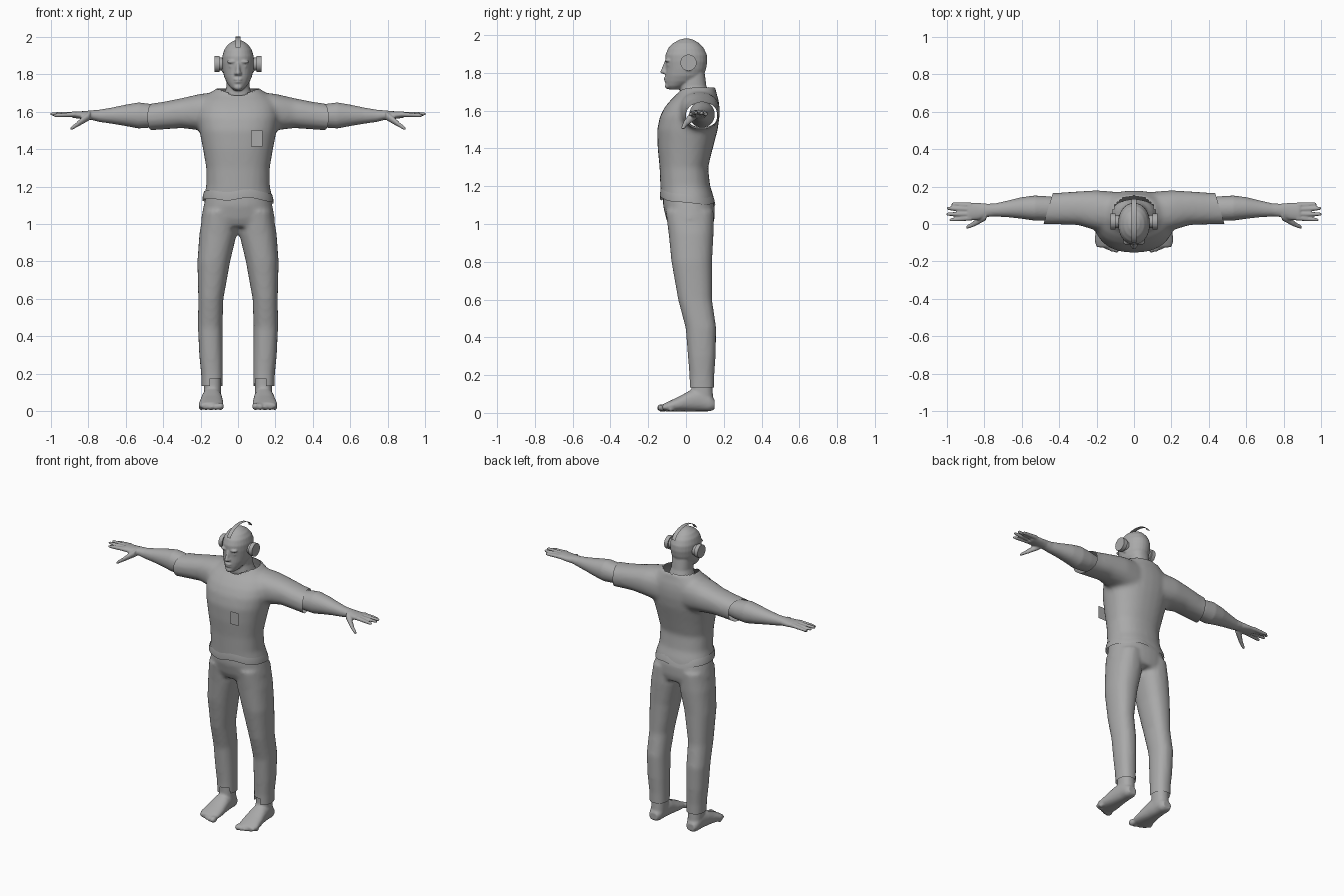
import bpy, bmesh, math
from mathutils import Matrix

grey = bpy.data.materials.new("plain grey")
grey.diffuse_color = (0.4, 0.4, 0.4, 1)


def add_loft(bm, rings, axis="z", both=False, power=2.3, seg=28):
    """Closed loft of rounded sections: (position, a_min, a_max, b_min, b_max)."""
    order = {"z": (0, 1, 2), "x": (2, 0, 1), "y": (0, 2, 1)}[axis]
    for side in ((1, -1) if both else (1,)):
        loops = []
        for t, a0, a1, b0, b1 in rings:
            loop = []
            for i in range(seg):
                c, s = math.cos(math.tau * i / seg), math.sin(math.tau * i / seg)
                u = math.copysign(abs(c) ** (2 / power), c)
                v = math.copysign(abs(s) ** (2 / power), s)
                p = ((a0 + a1) / 2 + u * (a1 - a0) / 2, (b0 + b1) / 2 + v * (b1 - b0) / 2, t)
                x, y, z = (p[k] for k in order)
                loop.append(bm.verts.new((side * x, y, z)))
            loops.append(loop)
        bm.faces.new(loops[0])
        bm.faces.new(loops[-1][::-1])
        for lo, hi in zip(loops, loops[1:]):
            for i in range(seg):
                j = (i + 1) % seg
                bm.faces.new((lo[i], hi[i], hi[j], lo[j]))


def add_ball(bm, centre, radii, both=False):
    x, y, z = centre
    rings = []
    for k in range(7):
        a = math.pi * (.06 + .88 * k / 6)
        rx, ry = radii[0] * math.sin(a), radii[1] * math.sin(a)
        rings.append((z - radii[2] * math.cos(a), x - rx, x + rx, y - ry, y + ry))
    add_loft(bm, rings, "z", both, 2, 12)


def add_finger(bm, start, end, r0, r1):
    """Tapered round-ended finger running outwards, mirrored to both sides."""
    rings = []
    for t, k in ((0, 1), (.5, 1), (.93, .95), (1, .5)):
        x, y, z = (p + (q - p) * t for p, q in zip(start, end))
        r = (r0 + (r1 - r0) * t) * k
        rings.append((x, y - r, y + r, z - r, z + r))
    add_loft(bm, rings, "x", True, 2, 12)


def finish(bm, name, angle=40, smooth=True):
    bmesh.ops.recalc_face_normals(bm, faces=bm.faces[:])
    mesh = bpy.data.meshes.new(name)
    bm.to_mesh(mesh)
    bm.free()
    mesh.materials.append(grey)
    ob = bpy.data.objects.new(name, mesh)
    bpy.context.collection.objects.link(ob)
    bpy.ops.object.select_all(action="DESELECT")
    ob.select_set(True)
    bpy.context.view_layer.objects.active = ob
    if smooth:
        bpy.ops.object.shade_smooth_by_angle(angle=math.radians(angle))
    return ob


def blend(bm, name, voxel, smooth, cuts=(), hole=None):
    """Fuse overlapping volumes into one skin, then open it along planes or a rule."""
    ob = finish(bm, name, smooth=False)
    mod = ob.modifiers.new("fuse", "REMESH")
    mod.mode, mod.voxel_size = "VOXEL", voxel
    mod = ob.modifiers.new("soften", "SMOOTH")
    mod.factor, mod.iterations = 0.5, smooth
    for m in list(ob.modifiers):
        bpy.ops.object.modifier_apply(modifier=m.name)
    if cuts or hole:
        bm = bmesh.new()
        bm.from_mesh(ob.data)
        for point, normal in cuts:
            bmesh.ops.bisect_plane(bm, geom=bm.verts[:] + bm.edges[:] + bm.faces[:],
                                   plane_co=point, plane_no=normal, clear_outer=True)
        if hole:
            gone = [f for f in bm.faces if hole(f.calc_center_median())]
            bmesh.ops.delete(bm, geom=gone, context="FACES")
        bm.to_mesh(ob.data)
        bm.free()
    bpy.ops.object.shade_smooth_by_angle(angle=math.radians(60))


# Loose shirt: torso and short sleeves, open at neck, hem and cuffs
bm = bmesh.new()
add_loft(bm, [
    (1.09, -.19, .19, -.137, .157), (1.15, -.182, .182, -.134, .145), (1.2, -.17, .17, -.136, .128),
    (1.3, -.17, .17, -.14, .117), (1.4, -.187, .187, -.15, .142), (1.5, -.207, .207, -.153, .168),
    (1.57, -.217, .217, -.138, .178), (1.62, -.212, .212, -.112, .178), (1.66, -.195, .195, -.078, .172),
    (1.69, -.16, .16, -.045, .162), (1.725, -.115, .115, -.03, .155)])
add_loft(bm, [
    (.1, -.04, .172, 1.48, 1.705), (.2, -.035, .18, 1.5, 1.695), (.3, -.005, .174, 1.512, 1.672),
    (.4, -.002, .167, 1.505, 1.652), (.54, -.002, .164, 1.495, 1.632)], "x", True)
blend(bm, "shirt", .014, 5,
      [((0, 0, 1.135), (0, -.12, -1)), ((.483, 0, 0), (1, .3, 0)), ((-.483, 0, 0), (-1, .3, 0))],
      lambda c: c.z > 1.63 and (c.x / .115) ** 2 + ((c.y - .05) / .1) ** 2 < 1)

# Wavy hem around the shirt bottom
bm = bmesh.new()
add_loft(bm, [(1.12, -.19, .19, -.137, .155), (1.143, -.188, .188, -.138, .15),
              (1.165, -.182, .182, -.135, .14)], seg=40)
bmesh.ops.delete(bm, geom=[f for f in bm.faces if len(f.verts) > 4], context="FACES")
for v in bm.verts:
    v.co.z += .008 * math.sin(v.co.x * 28) - v.co.y * .1
finish(bm, "shirt_hem")

# Trousers: hips and two legs with a notch above each foot
bm = bmesh.new()
add_loft(bm, [(1.2, -.16, .16, -.12, .115), (1.1, -.183, .183, -.122, .152),
              (1.03, -.197, .197, -.106, .152), (.985, -.185, .185, -.085, .14)])
add_loft(bm, [
    (1.07, .01, .185, -.108, .147), (.95, .006, .206, -.092, .146), (.8, .042, .217, -.077, .138),
    (.6, .078, .212, -.042, .138), (.45, .083, .214, -.002, .16), (.3, .081, .207, .01, .157),
    (.2, .081, .197, .018, .15), (.08, .081, .192, .018, .15)], both=True)
blend(bm, "trousers", .013, 4, [((0, 0, .135), (0, 0, -1)), ((0, 0, 1.17), (0, 0, 1))],
      lambda c: c.z < .178 and c.y < .07 and abs(abs(c.x) - .12) < .035 - (c.z - .135) * .3)

# Bare feet with toes and ankles
bm = bmesh.new()
add_loft(bm, [
    (-.125, .085, .2, .012, .045), (-.09, .078, .212, .008, .062), (-.04, .078, .205, .008, .085),
    (.02, .084, .195, .008, .118), (.08, .09, .187, .008, .13), (.125, .095, .182, .008, .1),
    (.152, .108, .17, .018, .07)], "y", True)
add_loft(bm, [(.06, .09, .183, .025, .145), (.14, .09, .182, .03, .14),
              (.25, .09, .185, .03, .142)], both=True)
for i in range(5):
    r = .021 - .002 * i
    add_ball(bm, (.093 + .026 * i, -.128 + .003 * i * i, r + .006), (r * .9, r * 1.3, r), True)
blend(bm, "feet", .008, 3, [((0, 0, .24), (0, 0, 1))])

# Forearms and hands with spread fingers
bm = bmesh.new()
add_loft(bm, [
    (.40, .025, .14, 1.525, 1.63), (.46, .018, .148, 1.515, 1.64), (.53, .018, .152, 1.51, 1.649),
    (.6, .028, .143, 1.523, 1.637), (.67, .036, .126, 1.535, 1.622), (.74, .04, .11, 1.545, 1.61),
    (.78, .038, .108, 1.555, 1.607), (.83, .022, .113, 1.56, 1.602), (.885, .018, .112, 1.567, 1.602)],
    "x", True, 2.1)
for y0, y1, x1, z1 in ((.101, .106, .975, 1.58), (.078, .084, 1.0, 1.587),
                       (.054, .052, 1.003, 1.588), (.031, .022, .985, 1.58)):
    add_finger(bm, (.87, y0, 1.585), (x1, y1, z1), .0135, .0095)
add_finger(bm, (.79, .045, 1.58), (.862, -.004, 1.53), .025, .016)
add_finger(bm, (.845, .004, 1.54), (.895, -.018, 1.507), .015, .011)
blend(bm, "arms_and_hands", .006, 2)

# Head, face and neck
bm = bmesh.new()
add_loft(bm, [
    (1.712, -.022, .022, -.088, -.035), (1.73, -.042, .042, -.105, .0), (1.755, -.06, .06, -.109, .06),
    (1.785, -.074, .074, -.109, .092), (1.82, -.081, .081, -.107, .106), (1.86, -.085, .085, -.109, .113),
    (1.895, -.084, .084, -.109, .111), (1.93, -.074, .074, -.095, .095), (1.957, -.055, .055, -.069, .07),
    (1.975, -.03, .03, -.036, .04), (1.982, -.01, .01, -.01, .015)], power=2.1)
add_loft(bm, [(1.61, -.13, .13, -.02, .13), (1.66, -.1, .1, -.025, .132), (1.69, -.075, .075, -.03, .122),
              (1.73, -.062, .062, -.03, .108), (1.83, -.06, .06, -.02, .095)])
add_loft(bm, [(1.795, -.011, .011, -.13, -.09), (1.805, -.014, .014, -.138, -.09),
              (1.83, -.011, .011, -.126, -.09), (1.86, -.009, .009, -.114, -.09)], power=2)  # nose
add_ball(bm, (.011, -.113, 1.803), (.01, .011, .009), True)   # nostrils
add_ball(bm, (.034, -.098, 1.866), (.027, .014, .009), True)  # brows
add_ball(bm, (.034, -.088, 1.842), (.015, .013, .01), True)   # eyes
add_ball(bm, (0, -.108, 1.772), (.024, .011, .006))           # upper lip
add_ball(bm, (0, -.106, 1.759), (.021, .011, .006))           # lower lip
add_ball(bm, (0, -.098, 1.73), (.024, .014, .015))            # chin
add_ball(bm, (.082, .012, 1.845), (.012, .022, .034), True)   # ears
blend(bm, "head", .006, 1, [((0, 0, 1.63), (0, 0, -1))])

# Headphone cups: pad and outer shell on each ear
bm = bmesh.new()
for side in (1, -1):
    for x, r, depth in ((.09, .034, .03), (.112, .043, .026)):
        m = Matrix.Translation((side * x, .013, 1.854)) @ Matrix.Rotation(math.pi / 2, 4, "Y")
        bmesh.ops.create_cone(bm, cap_ends=True, segments=28, radius1=r, radius2=r, depth=depth, matrix=m)
finish(bm, "headphone_cups")

# Headphone band: thin strip arching front to back over the skull
bm = bmesh.new()
prev = None
for i in range(17):
    a = math.pi * (.06 + .88 * i / 16)
    y, z = .018 - .118 * math.cos(a), 1.93 + .07 * math.sin(a)
    row = [bm.verts.new((x, y, z)) for x in (-.013, .013)]
    if prev:
        bm.faces.new((prev[0], prev[1], row[1], row[0]))
    prev = row
finish(bm, "headphone_band")

# Flat badge floating just off the chest
bm = bmesh.new()
bm.faces.new([bm.verts.new((x, -.182, z)) for x, z in ((.07, 1.415), (.13, 1.415), (.13, 1.5), (.07, 1.5))])
finish(bm, "chest_badge")
